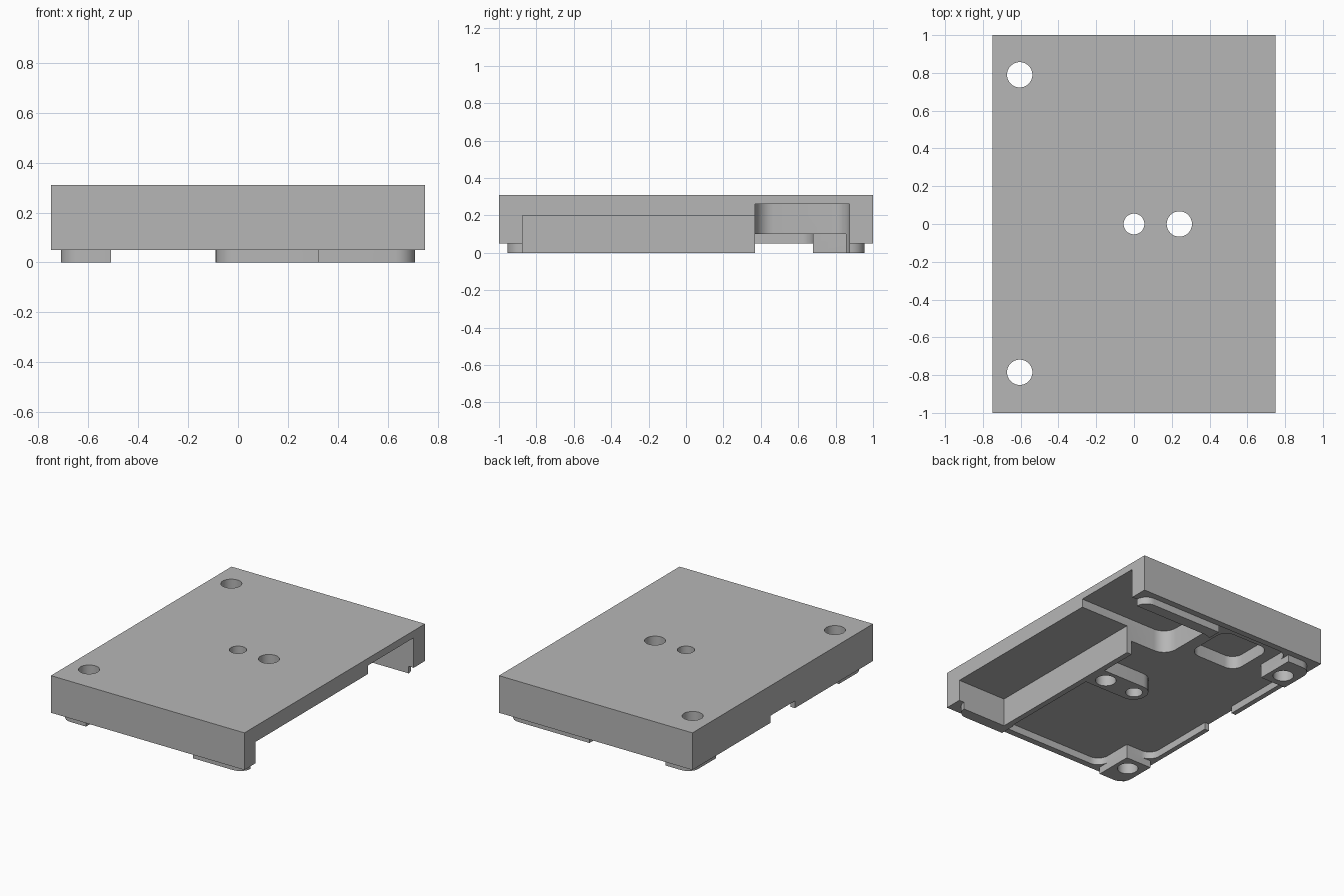
import bpy
import bmesh
from math import sin, cos, pi

cube = bpy.data.objects.get("Cube")
if cube:
    bpy.data.objects.remove(cube, do_unlink=True)

grey = bpy.data.materials.new("machined grey")
grey.use_nodes = True
colour = (0.47, 0.47, 0.47, 1)
grey.diffuse_color = colour
grey.node_tree.nodes["Principled BSDF"].inputs["Base Color"].default_value = colour


def prism(name, outline, z0, z1):
    """Upright prism from a 2D outline."""
    bm = bmesh.new()
    face = bm.faces.new([bm.verts.new((x, y, z0)) for x, y in outline])
    out = bmesh.ops.extrude_face_region(bm, geom=[face])
    top = [v for v in out["geom"] if isinstance(v, bmesh.types.BMVert)]
    bmesh.ops.translate(bm, verts=top, vec=(0, 0, z1 - z0))
    bmesh.ops.recalc_face_normals(bm, faces=bm.faces)
    mesh = bpy.data.meshes.new(name)
    bm.to_mesh(mesh)
    bm.free()
    mesh.materials.append(grey)
    obj = bpy.data.objects.new(name, mesh)
    bpy.context.collection.objects.link(obj)
    return obj


def block(name, x, y, z, radii=(0, 0, 0, 0)):
    """Block with corner radii: front left, front right, back right, back left."""
    corners = ((x[0], y[0], 1, 1), (x[1], y[0], -1, 1),
               (x[1], y[1], -1, -1), (x[0], y[1], 1, -1))
    outline = []
    for i, (cx, cy, sx, sy) in enumerate(corners):
        r = radii[i]
        if r == 0:
            outline.append((cx, cy))
            continue
        for k in range(9):
            a = pi + i * pi / 2 + k * pi / 16
            outline.append((cx + sx * r + r * cos(a), cy + sy * r + r * sin(a)))
    return prism(name, outline, *z)


def cylinder(name, x, y, r):
    ring = [(x + r * cos(k * pi / 20), y + r * sin(k * pi / 20)) for k in range(40)]
    return prism(name, ring, -0.1, 0.4)


body = block("base_plate", (-0.75, 0.75), (-1, 1), (0.05, 0.31))


def combine(tool, operation):
    tool.hide_render = True
    mod = body.modifiers.new(tool.name, "BOOLEAN")
    mod.object, mod.operation, mod.solver = tool, operation, "EXACT"
    bpy.context.view_layer.objects.active = body
    bpy.ops.object.modifier_apply(modifier=mod.name)
    bpy.data.objects.remove(tool, do_unlink=True)


def cut(tool):
    combine(tool, "DIFFERENCE")


def add(tool):
    combine(tool, "UNION")


# Shallow main pocket on the underside, with a vent in the side wall
r = 0.08
cut(block("long_pocket", (-0.51, 0.33), (-0.955, 0.955), (-0.1, 0.1), (r, 0, 0, r)))
cut(block("wide_pocket", (-0.715, 0.3), (-0.68, 0.68), (-0.1, 0.1), (r, 0, 0, r)))
cut(block("side_vent", (-0.8, -0.6), (-0.135, 0.135), (-0.1, 0.1)))
cut(block("deep_pocket", (-0.43, -0.05), (0.5, 0.86), (-0.1, 0.19), (r, r, r, r)))

# Raised pads, ribs and the central boss
for side in (-1, 1):
    ys = sorted((side * 0.68, side * 0.955))
    radii = (r, 0, 0, 0) if side < 0 else (0, 0, 0, r)
    add(block("corner_pad", (-0.71, -0.51), ys, (0, 0.065), radii))
add(block("front_rib", (0.32, 0.71), (-0.955, -0.84), (0, 0.12), (0, r, 0, 0)))
add(block("back_rib", (0.08, 0.71), (0.84, 0.955), (0, 0.12), (0, 0, r, 0)))
add(block("inner_wall", (0.33, 0.42), (-0.9, 0.42), (0, 0.15)))
add(block("centre_boss", (-0.09, 0.35), (-0.095, 0.095), (0, 0.13),
          (0.09, 0, 0, 0.09)))

# Side openings
cut(block("side_recess", (0.37, 0.9), (-0.875, 0.38), (-0.1, 0.2)))
cut(block("side_opening", (0.04, 0.9), (0.37, 0.875), (-0.1, 0.26),
          (0.1, 0, 0, 0.1)))

# Through holes
for x, y, radius in ((-0.605, 0.79, 0.067), (-0.605, -0.785, 0.067),
                     (0, 0, 0.055), (0.24, 0, 0.067)):
    cut(cylinder("hole", x, y, radius))

bpy.ops.object.select_all(action="DESELECT")
body.select_set(True)
bpy.context.view_layer.objects.active = body
bpy.ops.object.shade_smooth_by_angle()
